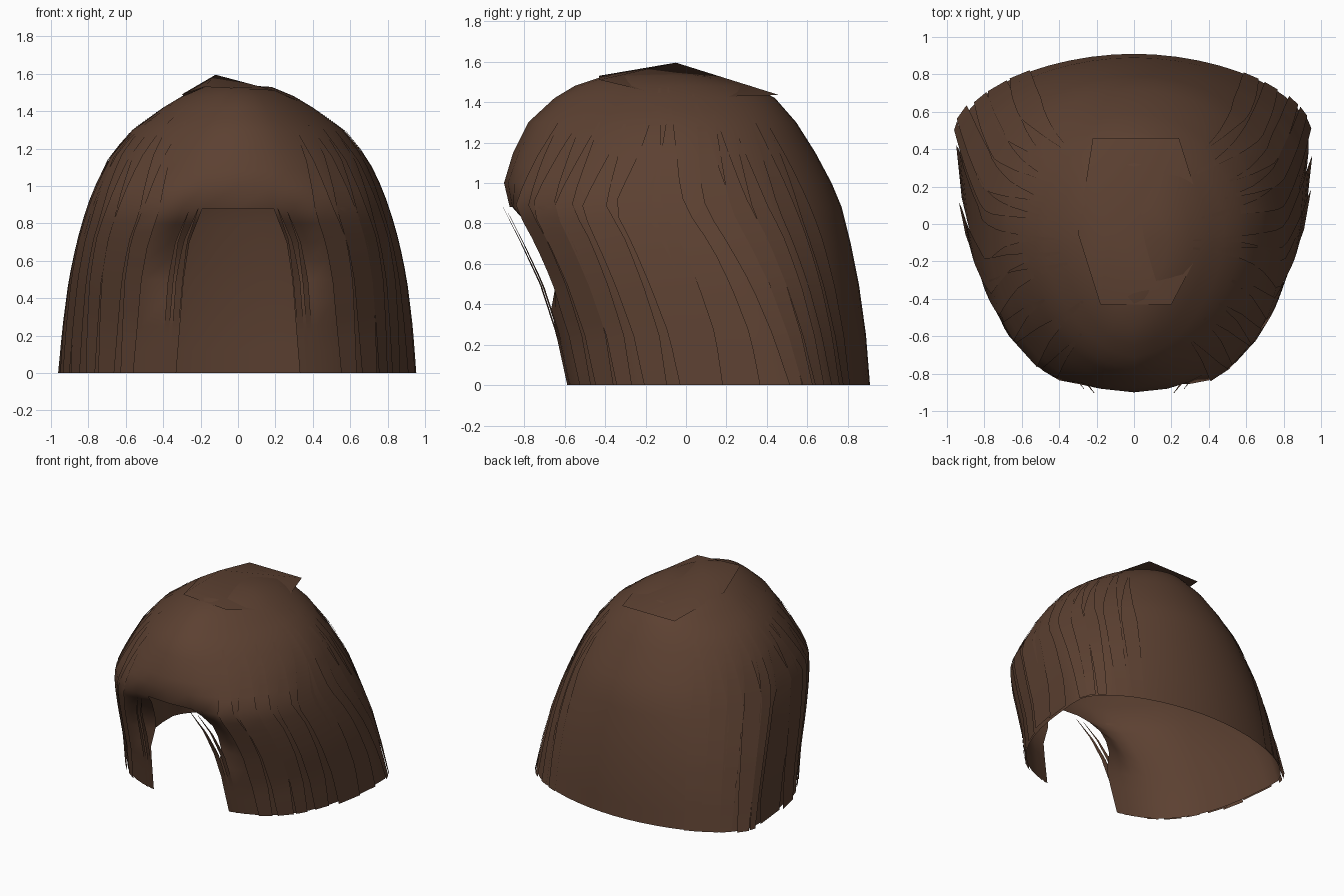
import bpy, bmesh, math, random

if "Cube" in bpy.data.objects:
    bpy.data.objects.remove(bpy.data.objects["Cube"])

random.seed(4)
brown = bpy.data.materials.new("dark_brown_hair")
brown.diffuse_color = (0.107, 0.052, 0.031, 1)
brown.use_nodes = True
brown.node_tree.nodes["Principled BSDF"].inputs["Base Color"].default_value = brown.diffuse_color

# Horizontal sections: z, half width, front y, back y, y of widest point,
# opening half width, front squareness, back squareness, narrowing to the front
ROWS = [
    (0.00, .94, -.605, .91, .47, .33, 3.1, 1.9, .09),
    (0.25, .92, -.66, .89, .38, .31, 2.9, 1.95, .07),
    (0.50, .89, -.74, .855, .27, .29, 2.8, 2.0, .04),
    (0.70, .85, -.835, .815, .15, .26, 2.6, 2.05, .02),
    (0.88, .80, -.92, .77, .05, .19, 2.4, 2.05, 0),
    (1.00, .755, -.90, .72, .00, .18, 2.15, 2.05, 0),
    (1.15, .685, -.855, .64, -.03, .16, 1.9, 2.0, 0),
    (1.30, .565, -.78, .545, -.05, .13, 1.75, 2.0, 0),
    (1.42, .40, -.65, .44, -.07, .10, 1.7, 2.0, 0),
    (1.48, .30, -.55, .32, -.08, .08, 1.7, 2.0, 0),
    (1.53, .18, -.40, .10, -.08, .05, 1.8, 2.0, 0),
]
T1 = 0.08   # part of the half section taken by the face opening


def section(z):
    for lo, hi in zip(ROWS, ROWS[1:]):
        if z <= hi[0] + 1e-6:
            f = (z - lo[0]) / (hi[0] - lo[0])
            return [p + (q - p) * f for p, q in zip(lo, hi)]
    return list(ROWS[-1])


def point(t, z, off=0.0, curl=True):
    """Point on the hair: t runs -1 (back) .. 0 (front) .. 1 (back)."""
    z, w, yf, yb, yc, x0, n, nb, k = section(z)
    side, u = (1 if t >= 0 else -1), abs(t)
    a1 = math.asin((x0 / (w * (1 - k))) ** (n / 2))
    a = a1 * u / T1 if u < T1 else a1 + (math.pi - a1) * (u - T1) / (1 - T1)
    s, c = max(math.sin(a), 0), math.cos(a)
    m = n if c > 0 else nb
    d = (yc - yf) if c > 0 else (yb - yc)
    r = abs(c) ** (2 / m)
    x = side * w * s ** (2 / m) * (1 - (k * r if c > 0 else 0))
    y = yc - math.copysign(d * r, c)
    x, y = x * (1 + off), yc + (y - yc) * (1 + off)
    if curl:    # edges of the opening curl inward below the fringe
        y += .13 * max(0, 1 - ((z - .65) / .29) ** 2) * max(0, 1 - max(0, u - T1) / .09)
    return (x, y, z)


def finish(bm, name):
    me = bpy.data.meshes.new(name)
    bm.to_mesh(me)
    bm.free()
    me.materials.append(brown)
    for p in me.polygons:
        p.use_smooth = True
    ob = bpy.data.objects.new(name, me)
    bpy.context.collection.objects.link(ob)
    return ob


# Main shell, open below the fringe at the front
N = 22
half = [T1 + (1 - T1) * i / N for i in range(N + 1)]
ts = [-t for t in reversed(half)][1:] + [0.0] + half    # back seam shared
zs = [0, .12, .25, .38, .5, .6, .7, .8, .88, 1, 1.08, 1.15, 1.23, 1.3, 1.36, 1.42, 1.48, 1.53]
bm = bmesh.new()
grid = [[bm.verts.new(point(t, z)) for t in ts] for z in zs]
C = len(ts)
for r in range(len(zs) - 1):
    for c in range(C):
        d = (c + 1) % C
        if zs[r] < .87 and abs(ts[c]) <= T1 + 1e-6 and abs(ts[d]) <= T1 + 1e-6:
            continue
        bm.faces.new((grid[r][c], grid[r][d], grid[r + 1][d], grid[r + 1][c]))
apex = bm.verts.new((-.06, -.08, 1.545))
for c in range(C):
    bm.faces.new((grid[-1][c], grid[-1][(c + 1) % C], apex))
bmesh.ops.delete(bm, geom=[v for v in bm.verts if not v.link_faces], context='VERTS')
finish(bm, "hair_shell")


# Overlapping flat locks that taper toward the crown
def lock(bm, t, width, ztop, off, flare=0.0, steps=16, curl=True):
    prev = None
    for i in range(steps + 1):
        f = i / steps
        z = ztop * (1 - f)
        hw = width * min(1, .1 + 2.2 * f) * (1 - .3 * f * f)
        o = off * min(1, .5 + f * 4) + flare * f * f
        pair = [bm.verts.new(point(t + e * hw, z, o, curl)) for e in (-1, 1)]
        if prev:
            bm.faces.new((pair[0], pair[1], prev[1], prev[0]))
        prev = pair


bm = bmesh.new()
for side in (-1, 1):
    for i in range(11):
        t = .2 + .058 * i + random.uniform(-.015, .015)
        flare = .025 if .33 < t < .65 else .004
        lock(bm, side * t, random.uniform(.024, .04), random.uniform(1.25, 1.48),
             random.uniform(.008, .014), flare * random.random())
finish(bm, "side_locks")

# Thin strands framing the face opening, hanging in front of the curled edge
bm = bmesh.new()
for side in (-1, 1):
    for t, w, top in ((.088, .007, .88), (.105, .006, .86)):
        lock(bm, side * t, w, top, .002, curl=False)
finish(bm, "face_strands")

# Raised crown tuft with a flat back edge
bm = bmesh.new()
tip = bm.verts.new((-.12, -.05, 1.595))
rim = [bm.verts.new(p) for p in ((-.18, -.43, 1.53), (.2, -.43, 1.51), (.40, -.05, 1.42),
                                 (.24, .46, 1.435), (-.22, .46, 1.435), (-.3, -.05, 1.49))]
for a, b in zip(rim, rim[1:] + rim[:1]):
    bm.faces.new((a, b, tip))
finish(bm, "crown_tuft")
